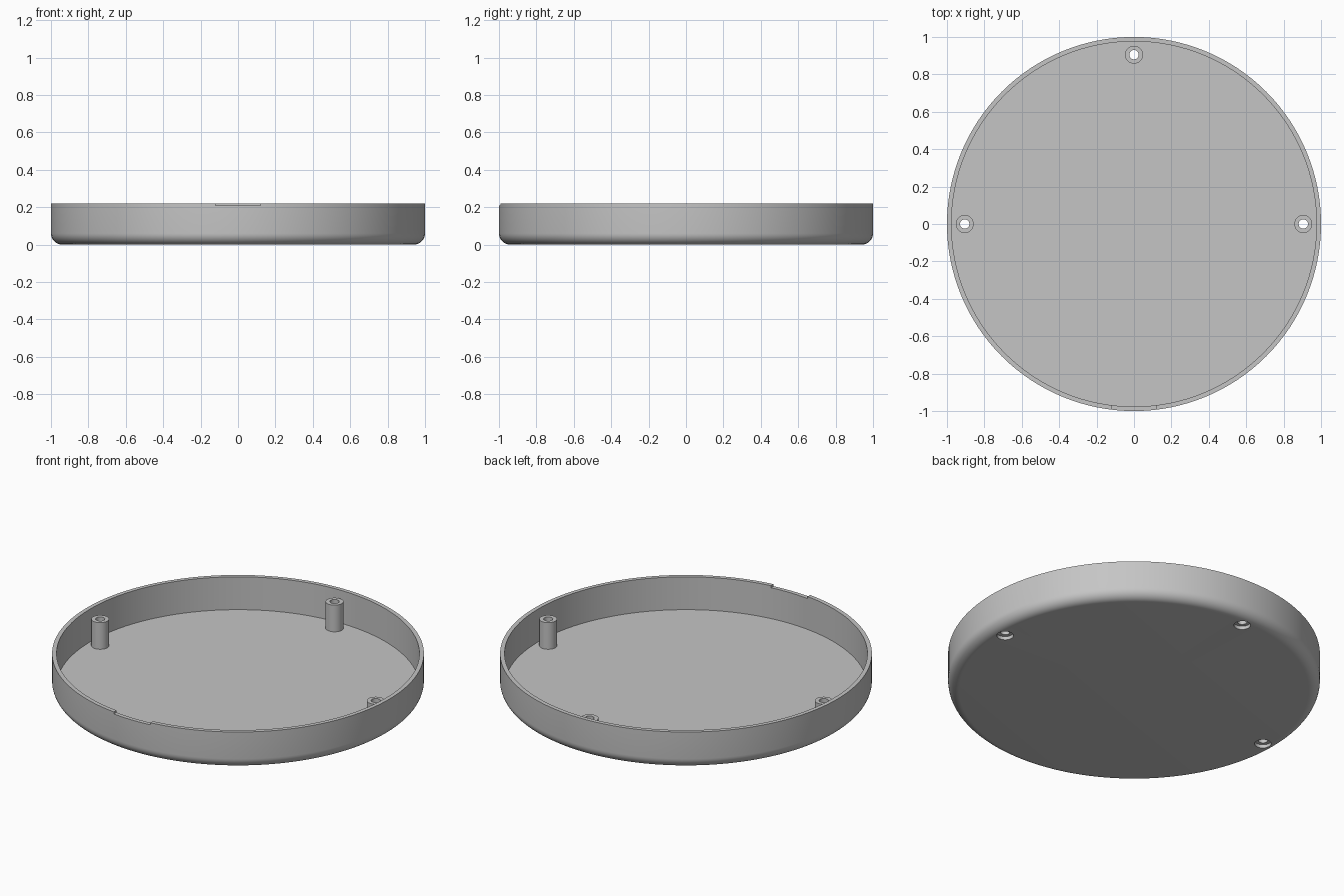
import bpy, bmesh, math
from mathutils import Vector, Matrix

if "Cube" in bpy.data.objects:
    bpy.data.objects.remove(bpy.data.objects["Cube"], do_unlink=True)

HEIGHT, FLOOR = 0.22, 0.025
OUTER, INNER, FILLET = 1.0, 0.976, 0.06
POST_R, BORE_R, POST_TOP = 0.048, 0.025, 0.183
RECESS_R, RECESS_TOP = 0.045, 0.02
POSTS = {"right_post": (-0.905, 0), "left_post": (0.905, 0), "back_post": (0, 0.905)}

grey = bpy.data.materials.new("plain grey")
grey.use_nodes = True
grey.diffuse_color = (0.56, 0.56, 0.56, 1)
grey.node_tree.nodes["Principled BSDF"].inputs["Base Color"].default_value = (0.56, 0.56, 0.56, 1)


def add_object(name, bm):
    bmesh.ops.recalc_face_normals(bm, faces=bm.faces)
    mesh = bpy.data.meshes.new(name)
    bm.to_mesh(mesh)
    bm.free()
    mesh.materials.append(grey)
    obj = bpy.data.objects.new(name, mesh)
    bpy.context.collection.objects.link(obj)
    return obj


def lathe(name, profile, steps, at=(0, 0), closed=False):
    """Spin (radius, height) points about z; closed joins last point to first."""
    bm = bmesh.new()
    verts = [bm.verts.new((r, 0, z)) for r, z in profile]
    edges = [bm.edges.new(pair) for pair in zip(verts, verts[1:])]
    if closed:
        edges.append(bm.edges.new((verts[-1], verts[0])))
    bmesh.ops.spin(bm, geom=verts + edges, cent=(0, 0, 0), axis=(0, 0, 1),
                   angle=math.tau, steps=steps, use_duplicate=False)
    bmesh.ops.remove_doubles(bm, verts=bm.verts, dist=1e-5)
    bmesh.ops.translate(bm, verts=bm.verts, vec=(*at, 0))
    return add_object(name, bm)


def cut(target, cutter):
    cutter.hide_render = True
    mod = target.modifiers.new("cut", "BOOLEAN")
    mod.operation, mod.solver, mod.object = "DIFFERENCE", "EXACT", cutter
    bpy.context.view_layer.objects.active = target
    bpy.ops.object.modifier_apply(modifier=mod.name)
    bpy.data.objects.remove(cutter, do_unlink=True)


# Round tray with a rounded lower edge and a square inner corner
arc = [math.radians(a) for a in range(0, 91, 10)]
profile = [(0, 0)]
profile += [(OUTER - FILLET + FILLET * math.sin(a), FILLET - FILLET * math.cos(a)) for a in arc]
profile += [(OUTER, HEIGHT), (INNER, HEIGHT), (INNER, FLOOR), (0, FLOOR)]
tray = lathe("tray", profile, 128)

# Shallow notch in the front of the rim
bm = bmesh.new()
bmesh.ops.create_cube(bm, size=1, matrix=Matrix.LocRotScale(
    Vector((0, -1, HEIGHT + 0.038)), None, Vector((0.24, 0.2, 0.1))))
cut(tray, add_object("notch_cutter", bm))

# Hollow screw posts, with recessed holes through the floor
objects = [tray]
for name, at in POSTS.items():
    cut(tray, lathe("hole_cutter", [(0, -0.1), (RECESS_R, -0.1), (RECESS_R, RECESS_TOP),
                                    (BORE_R, RECESS_TOP), (BORE_R, 0.1), (0, 0.1)], 32, at))
    objects.append(lathe(name, [(BORE_R, FLOOR - 0.003), (POST_R, FLOOR - 0.003),
                                (POST_R, POST_TOP), (BORE_R, POST_TOP)], 32, at, closed=True))

# Smooth the round walls and keep the corners crisp
bpy.ops.object.select_all(action="DESELECT")
for obj in objects:
    obj.select_set(True)
bpy.context.view_layer.objects.active = tray
bpy.ops.object.shade_smooth_by_angle(angle=math.radians(30))
